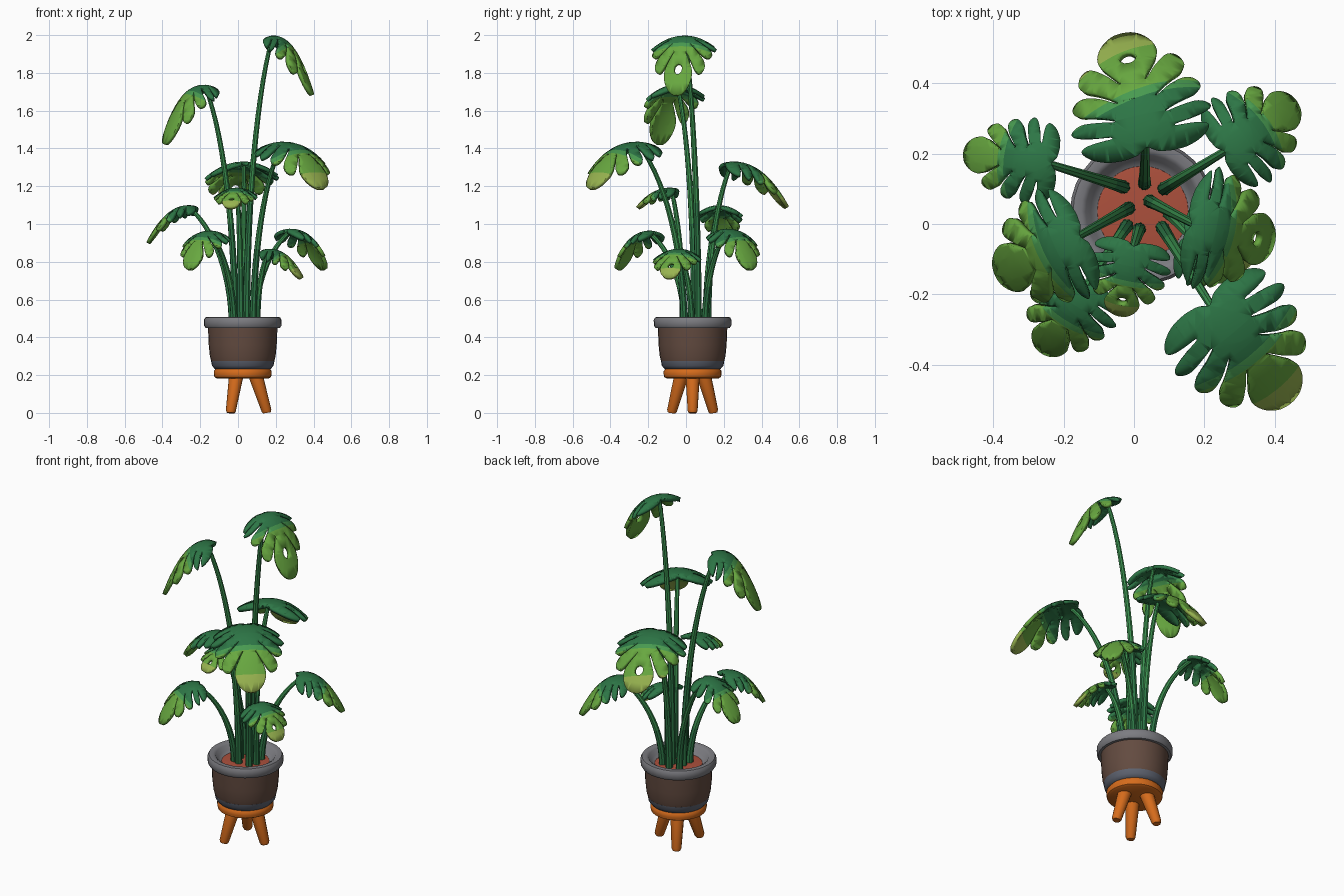
import bpy, bmesh, math
from mathutils import Vector

if "Cube" in bpy.data.objects:
    bpy.data.objects.remove(bpy.data.objects["Cube"])

CX, CY = 0.025, 0.035          # pot axis


def mat(name, r, g, b):
    m = bpy.data.materials.new(name)
    lin = [((c / 255 + 0.055) / 1.055) ** 2.4 for c in (r, g, b)]
    m.diffuse_color = (*lin, 1)
    m.use_nodes = True
    m.node_tree.nodes["Principled BSDF"].inputs["Base Color"].default_value = m.diffuse_color
    return m


DARK = mat("dark green", 45, 118, 70)
MID = mat("mid green", 72, 154, 80)
LIGHT = mat("light green", 104, 168, 64)
TIP = mat("yellow green", 152, 180, 80)
STEM = mat("stem green", 58, 142, 78)
GREY = mat("rim grey", 124, 124, 129)
SLATE = mat("slate band", 94, 99, 112)
BROWN = mat("pot brown", 99, 75, 64)
ORANGE = mat("stand orange", 214, 108, 28)
SOIL = mat("soil red", 172, 80, 60)


def finish(name, bm, mats, angle=40):
    bmesh.ops.recalc_face_normals(bm, faces=bm.faces[:])
    me = bpy.data.meshes.new(name)
    bm.to_mesh(me)
    bm.free()
    for m in mats:
        me.materials.append(m)
    ob = bpy.data.objects.new(name, me)
    bpy.context.collection.objects.link(ob)
    bpy.ops.object.select_all(action='DESELECT')
    ob.select_set(True)
    bpy.context.view_layer.objects.active = ob
    bpy.ops.object.shade_smooth_by_angle(angle=math.radians(angle))
    return ob


def skin(bm, rings, split=0):
    """Join rings of vertices with quads and cap the ends; second colour from ring 'split' on."""
    n = len(rings[0])
    for i, (r, s) in enumerate(zip(rings, rings[1:])):
        for j in range(n):
            k = (j + 1) % n
            f = bm.faces.new((r[j], r[k], s[k], s[j]))
            f.material_index = int(split > 0 and i >= split)
    bm.faces.new(rings[0])
    bm.faces.new(rings[-1])


def tube(name, path, radii, mats, sides=8, split=0):
    bm = bmesh.new()
    rings = []
    for i, p in enumerate(path):
        t = (path[min(i + 1, len(path) - 1)] - path[max(i - 1, 0)]).normalized()
        a = t.cross(Vector((0.3, 1, 0))).normalized()
        b = t.cross(a)
        rings.append([bm.verts.new(p + radii[i] * (a * math.cos(k) + b * math.sin(k)))
                      for k in (2 * math.pi * j / sides for j in range(sides))])
    skin(bm, rings, split)
    return finish(name, bm, mats)


def lathe(name, profile, m, sides=32):
    """Spin a (radius, z) profile about the pot axis."""
    bm = bmesh.new()
    skin(bm, [[bm.verts.new((CX + r * math.cos(k), CY + r * math.sin(k), z))
               for k in (2 * math.pi * j / sides for j in range(sides))] for r, z in profile])
    return finish(name, bm, [m])


# Pot and stand
lathe("stand_plate", [(0.138, 0.183), (0.15, 0.19), (0.153, 0.205), (0.153, 0.222), (0.145, 0.232)], ORANGE)
lathe("pot_foot", [(0.13, 0.228), (0.148, 0.232), (0.163, 0.25), (0.168, 0.276)], SLATE)
lathe("pot_body", [(0.167, 0.274), (0.174, 0.3), (0.18, 0.36), (0.184, 0.455)], BROWN)
lathe("pot_rim", [(0.18, 0.448), (0.197, 0.45), (0.205, 0.462), (0.206, 0.492), (0.198, 0.506),
                  (0.175, 0.508), (0.162, 0.5), (0.148, 0.475), (0.122, 0.457)], GREY)
lathe("soil", [(0.131, 0.45), (0.129, 0.464), (0.1, 0.468)], SOIL)
for i in range(3):
    a = 2 * math.pi * i / 3
    d = Vector((math.cos(a), math.sin(a), 0))
    c = Vector((CX, CY, 0))
    tube(f"stand_leg_{i + 1}", [c + d * 0.128, c + d * 0.126 + Vector((0, 0, 0.012)),
                                c + d * 0.068 + Vector((0, 0, 0.2))],
         [0.021, 0.027, 0.039], [ORANGE], 12)

# Right half of the leaf outline: (along, across)
HALF = [(.05, 0), (0, .05), (-.03, .16), (-.04, .32), (0, .44), (.08, .5), (.14, .47), (.16, .36),
        (.16, .24), (.175, .24), (.2, .38), (.25, .51), (.34, .55), (.39, .47), (.34, .34), (.29, .2),
        (.305, .19), (.39, .34), (.48, .48), (.59, .5), (.63, .42), (.54, .28), (.43, .15),
        (.445, .14), (.56, .26), (.69, .41), (.81, .4), (.84, .31), (.72, .2), (.58, .1),
        (.595, .09), (.7, .16), (.83, .24), (.95, .2), (1.02, .1), (1.03, 0)]


def chaikin(pts):
    out = []
    for p, q in zip(pts, pts[1:] + pts[:1]):
        out += [p.lerp(q, 0.25), p.lerp(q, 0.75)]
    return out


OUTLINE = [Vector(p) for p in HALF] + [Vector((u, -v)) for u, v in HALF[-2:0:-1]]
OUTLINE = chaikin(chaikin(OUTLINE))


def midrib(a, t, u):
    c = a.lerp(t, 0.55)
    c.z = a.z + 0.2 * (a.z - t.z)
    return a * (1 - u) ** 2 + c * 2 * u * (1 - u) + t * u * u


def leaf(name, a, t, w, hole, pale_tip, start, skew=0):
    bands = (start, start + 0.07, 0.86)
    bm = bmesh.new()
    loops = [OUTLINE]
    if hole:
        loops.append([Vector((0.8 + 0.055 * math.cos(k), 0.065 * math.sin(k)))
                      for k in (2 * math.pi * j / 12 for j in range(12))])
    for pts in loops:
        vs = [bm.verts.new((p.x, p.y, 0)) for p in pts]
        for p, q in zip(vs, vs[1:] + vs[:1]):
            bm.edges.new((p, q))
    bmesh.ops.triangle_fill(bm, use_beauty=True, edges=bm.edges[:])
    # slice the flat blade so it can bend and take colour bands
    cuts = [((u, 0, 0), (1, 0, 0)) for u in (0.1, 0.2, 0.3, 0.39, 0.66, 0.76, 0.93)]
    cuts += [((u, 0, 0), (1, skew, 0)) for u in bands]
    cuts += [((0, v, 0), (0, 1, 0)) for v in (-.4, -.3, -.2, -.1, 0, .1, .2, .3, .4)]
    for co, no in cuts:
        bmesh.ops.bisect_plane(bm, geom=bm.verts[:] + bm.edges[:] + bm.faces[:],
                               dist=1e-5, plane_co=co, plane_no=no)
    for f in bm.faces:
        m = f.calc_center_median()
        n = sum(m.x + skew * m.y > b for b in bands)
        f.material_index = n if pale_tip else min(n, 2)
    # bend along the midrib and arch across it
    d = (t - a)
    side = Vector((-d.y, d.x, 0)).normalized()
    for v in bm.verts:
        u, s = v.co.x, v.co.y
        tan = (midrib(a, t, u + 0.01) - midrib(a, t, u - 0.01)).normalized()
        v.co = midrib(a, t, u) + side * s * w - tan.cross(side) * 0.75 * w * s * s
    ob = finish(name, bm, [DARK, MID, LIGHT, TIP])
    mod = ob.modifiers.new("thickness", 'SOLIDIFY')
    mod.thickness = 0.02
    mod.offset = 0


def stem(name, base, end):
    h = end.z - base.z
    p1 = base + Vector((0, 0, 0.42 * h))
    p2 = base.lerp(end, 0.42)
    p2.z = base.z + 0.82 * h
    n = 14
    path, radii = [], []
    for i in range(n + 1):
        t = i / n
        path.append(base * (1 - t) ** 3 + p1 * 3 * t * (1 - t) ** 2
                    + p2 * 3 * t * t * (1 - t) + end * t ** 3)
        radii.append(0.020 - 0.009 * t)
    tube(name, path, radii, [DARK, STEM], split=5)


# stem base (x, y), leaf attachment, leaf tip, width, hole, pale tip, where light starts, its slant
PLANTS = [
    ((0.03, 0.115), (0.04, 0.205, 1.315), (-0.03, 0.525, 1.10), 0.365, True, True, 0.44, 0.17),
    ((0.085, 0.10), (0.25, 0.20, 0.96), (0.45, 0.34, 0.77), 0.26, False, False, 0.54),
    ((0.045, 0.065), (0.155, 0.0, 1.98), (0.385, -0.05, 1.70), 0.32, True, False, 0.44),
    ((0.08, -0.01), (0.205, -0.22, 1.42), (0.435, -0.495, 1.20), 0.36, False, True, 0.51),
    ((0.015, -0.015), (0.00, -0.055, 1.18), (-0.04, -0.25, 1.09), 0.21, True, True, 0.5),
    ((-0.02, -0.005), (-0.13, -0.165, 0.95), (-0.255, -0.355, 0.77), 0.24, False, False, 0.5),
    ((-0.015, 0.045), (-0.145, -0.03, 1.72), (-0.38, -0.14, 1.44), 0.31, False, False, 0.42),
    ((-0.03, 0.105), (-0.225, 0.17, 1.085), (-0.47, 0.20, 0.91), 0.22, False, False, 0.54),
    ((0.10, 0.03), (0.14, -0.03, 0.855), (0.33, -0.09, 0.72), 0.24, True, True, 0.46),
]
for i, (b, a, t, *rest) in enumerate(PLANTS, 1):
    a, t = Vector(a), Vector(t)
    leaf(f"leaf_{i}", a, t, *rest)
    stem(f"stem_{i}", Vector((*b, 0.45)), midrib(a, t, 0.1) - Vector((0, 0, 0.008)))
